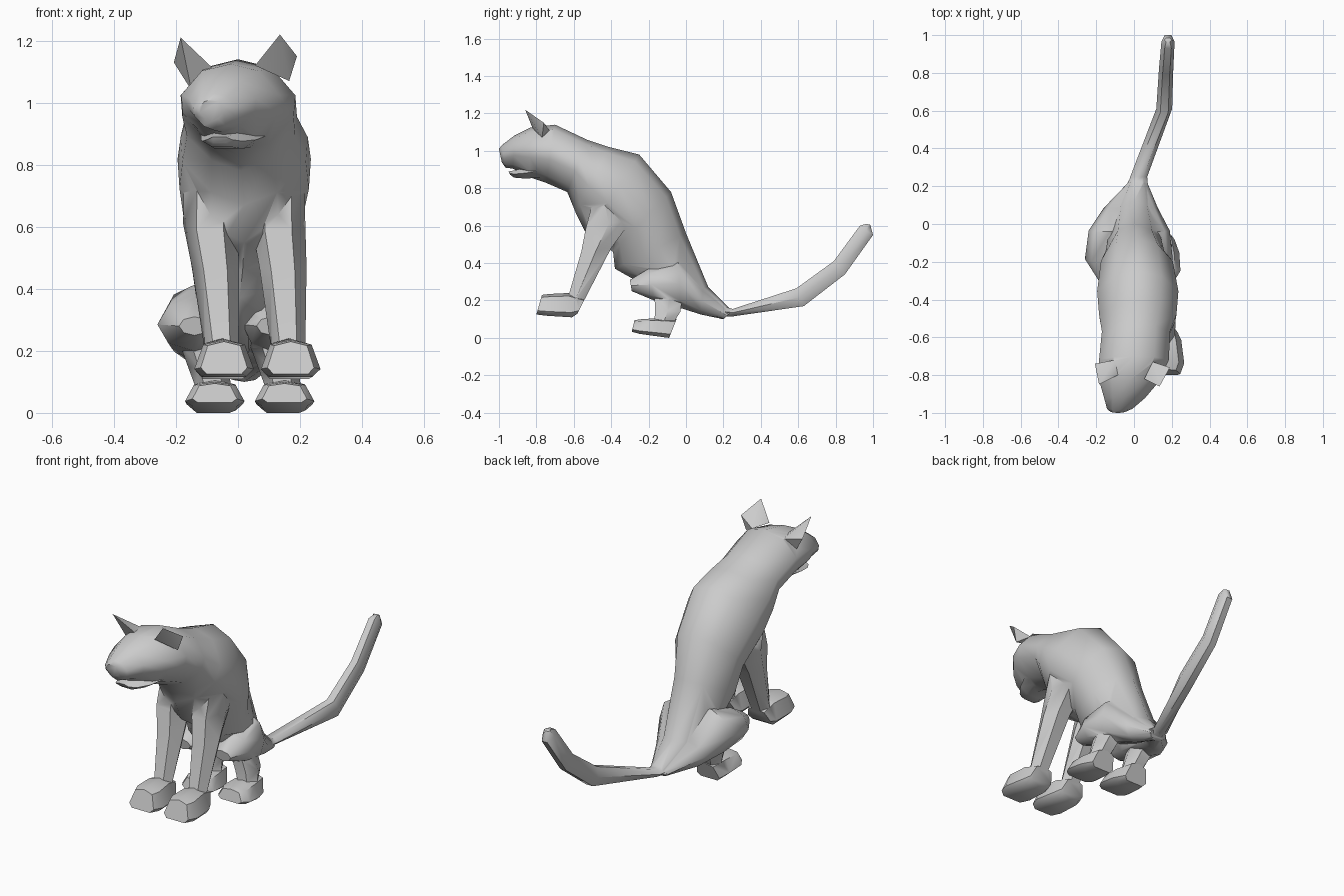
import bpy, bmesh, math
from mathutils import Vector


def finish(bm, name):
    bmesh.ops.recalc_face_normals(bm, faces=bm.faces)
    me = bpy.data.meshes.new(name)
    bm.to_mesh(me)
    bm.free()
    ob = bpy.data.objects.new(name, me)
    bpy.context.collection.objects.link(ob)
    return ob


def smooth(ob, angle):
    bpy.ops.object.select_all(action='DESELECT')
    ob.select_set(True)
    bpy.context.view_layer.objects.active = ob
    bpy.ops.object.shade_smooth_by_angle(angle=math.radians(angle))


def ngon(n, phase=0.0):
    """Cross-section as (sideways, upward) pairs, filling the unit square."""
    angles = [2 * math.pi * (i + phase) / n for i in range(n)]
    mx = max(math.sin(a) for a in angles)
    my = max(math.cos(a) for a in angles)
    return [(math.sin(a) / mx, math.cos(a) / my) for a in angles]


BODY = [(0, 1), (0.58, 0.83), (1, 0.25), (0.97, -0.2), (0.52, -0.76),
        (0, -1), (-0.52, -0.76), (-0.97, -0.2), (-1, 0.25), (-0.58, 0.83)]
OCT = ngon(8)
HEX = ngon(6, 0.5)
PAW = [(0, 1), (0.7, 0.75), (1, -0.6), (0.75, -1), (-0.75, -1), (-1, -0.6), (-0.7, 0.75)]


def loft(name, rings, section):
    """Each ring: upper y,z, lower y,z, centre x, half width."""
    bm = bmesh.new()
    loops = []
    for ty, tz, by, bz, cx, hw in rings:
        c = Vector((cx, (ty + by) / 2, (tz + bz) / 2))
        v = Vector((0, (ty - by) / 2, (tz - bz) / 2))
        loops.append([bm.verts.new(c + v * up + Vector((hw * s, 0, 0))) for s, up in section])
    n = len(section)
    for a, b in zip(loops, loops[1:]):
        for i in range(n):
            j = (i + 1) % n
            bm.faces.new((a[i], a[j], b[j], b[i]))
    bm.faces.new(loops[0])
    bm.faces.new(loops[-1])
    return finish(bm, name)


# Head (turned slightly to one side) and torso, from nose to rump
body = loft("body", [
    (-1.00, 1.01, -0.985, 0.94, -0.085, 0.04),
    (-0.985, 1.03, -0.965, 0.91, -0.075, 0.068),
    (-0.92, 1.08, -0.925, 0.905, -0.05, 0.108),
    (-0.83, 1.125, -0.84, 0.86, -0.025, 0.158),
    (-0.70, 1.14, -0.75, 0.83, 0.00, 0.185),
    (-0.53, 1.06, -0.635, 0.78, 0.01, 0.18),
    (-0.41, 1.02, -0.59, 0.67, 0.02, 0.205),
    (-0.25, 0.98, -0.53, 0.55, 0.02, 0.215),
    (-0.08, 0.78, -0.39, 0.46, 0.015, 0.19),
    (0.00, 0.56, -0.38, 0.37, 0.005, 0.155),
    (0.12, 0.27, -0.15, 0.24, 0.00, 0.12),
    (0.25, 0.14, 0.19, 0.10, 0.02, 0.05)], BODY)

parts = []

# Lower jaw
parts.append(loft("jaw", [
    (-0.72, 0.95, -0.72, 0.86, 0.00, 0.12),
    (-0.86, 0.91, -0.86, 0.852, -0.03, 0.09),
    (-0.92, 0.895, -0.92, 0.857, -0.05, 0.065),
    (-0.95, 0.89, -0.94, 0.872, -0.06, 0.04)], HEX))

# Ears
ears = {
    "ear_left": [(-0.185, -0.85, 1.21), (-0.085, -0.80, 1.115), (-0.15, -0.76, 1.04),
                 (-0.207, -0.74, 1.13), (-0.10, -0.72, 1.11)],
    "ear_right": [(0.135, -0.86, 1.22), (0.055, -0.82, 1.12), (0.165, -0.77, 1.07),
                  (0.19, -0.76, 1.15), (0.10, -0.73, 1.11)]}
for name, pts in ears.items():
    bm = bmesh.new()
    for p in pts:
        bm.verts.new(p)
    bmesh.ops.convex_hull(bm, input=bm.verts)
    parts.append(finish(bm, name))

# Front legs and paws
for side, top_x, foot_x in (("left", -0.09, -0.045), ("right", 0.13, 0.17)):
    mid = (top_x + foot_x) / 2
    parts.append(loft("front_leg_" + side, [
        (-0.50, 0.72, -0.37, 0.70, top_x, 0.085),
        (-0.535, 0.59, -0.29, 0.63, top_x, 0.087),
        (-0.56, 0.46, -0.40, 0.48, mid - 0.005, 0.076),
        (-0.63, 0.22, -0.55, 0.19, foot_x - 0.008, 0.055)], HEX))
    parts.append(loft("front_paw_" + side, [
        (-0.54, 0.21, -0.58, 0.13, foot_x - 0.01, 0.07),
        (-0.63, 0.24, -0.61, 0.11, foot_x - 0.005, 0.085),
        (-0.73, 0.235, -0.74, 0.118, foot_x, 0.096),
        (-0.77, 0.23, -0.80, 0.125, foot_x, 0.075)], PAW))

# Haunches, hind legs and paws
for side, hip_x, hip_w, foot_x in (("left", -0.14, 0.12, -0.075), ("right", 0.11, 0.095, 0.15)):
    parts.append(loft("haunch_" + side, [
        (-0.30, 0.31, -0.29, 0.25, hip_x, 0.05),
        (-0.20, 0.37, -0.17, 0.20, hip_x, hip_w),
        (-0.04, 0.42, -0.03, 0.16, hip_x * 0.9, hip_w * 0.95),
        (0.09, 0.27, 0.08, 0.125, hip_x * 0.5, hip_w * 0.75),
        (0.24, 0.14, 0.20, 0.10, 0.02, 0.05)], OCT))
    parts.append(loft("hind_leg_" + side, [
        (-0.17, 0.25, -0.02, 0.21, hip_x * 0.9, 0.065),
        (-0.165, 0.15, -0.03, 0.14, foot_x - 0.02, 0.065),
        (-0.17, 0.07, -0.08, 0.06, foot_x, 0.055)], HEX))
    parts.append(loft("hind_paw_" + side, [
        (-0.05, 0.10, -0.09, 0.00, foot_x - 0.005, 0.07),
        (-0.16, 0.105, -0.15, 0.008, foot_x, 0.09),
        (-0.24, 0.10, -0.25, 0.022, foot_x, 0.096),
        (-0.275, 0.095, -0.29, 0.033, foot_x, 0.072)], PAW))

# Tail
parts.append(loft("tail", [
    (0.16, 0.18, 0.16, 0.115, 0.015, 0.06),
    (0.25, 0.155, 0.25, 0.115, 0.025, 0.045),
    (0.59, 0.265, 0.63, 0.17, 0.16, 0.042),
    (0.79, 0.41, 0.85, 0.34, 0.17, 0.038),
    (0.93, 0.60, 1.00, 0.55, 0.18, 0.035),
    (0.965, 0.61, 0.985, 0.605, 0.18, 0.02)], HEX))

# Merge every part into one continuous skin
bpy.ops.object.select_all(action='DESELECT')
bpy.context.view_layer.objects.active = body
body.select_set(True)
for part in parts:
    mod = body.modifiers.new("union", 'BOOLEAN')
    mod.operation = 'UNION'
    mod.solver = 'EXACT'
    mod.object = part
    bpy.ops.object.modifier_apply(modifier=mod.name)
    bpy.data.objects.remove(part)
smooth(body, 50)
